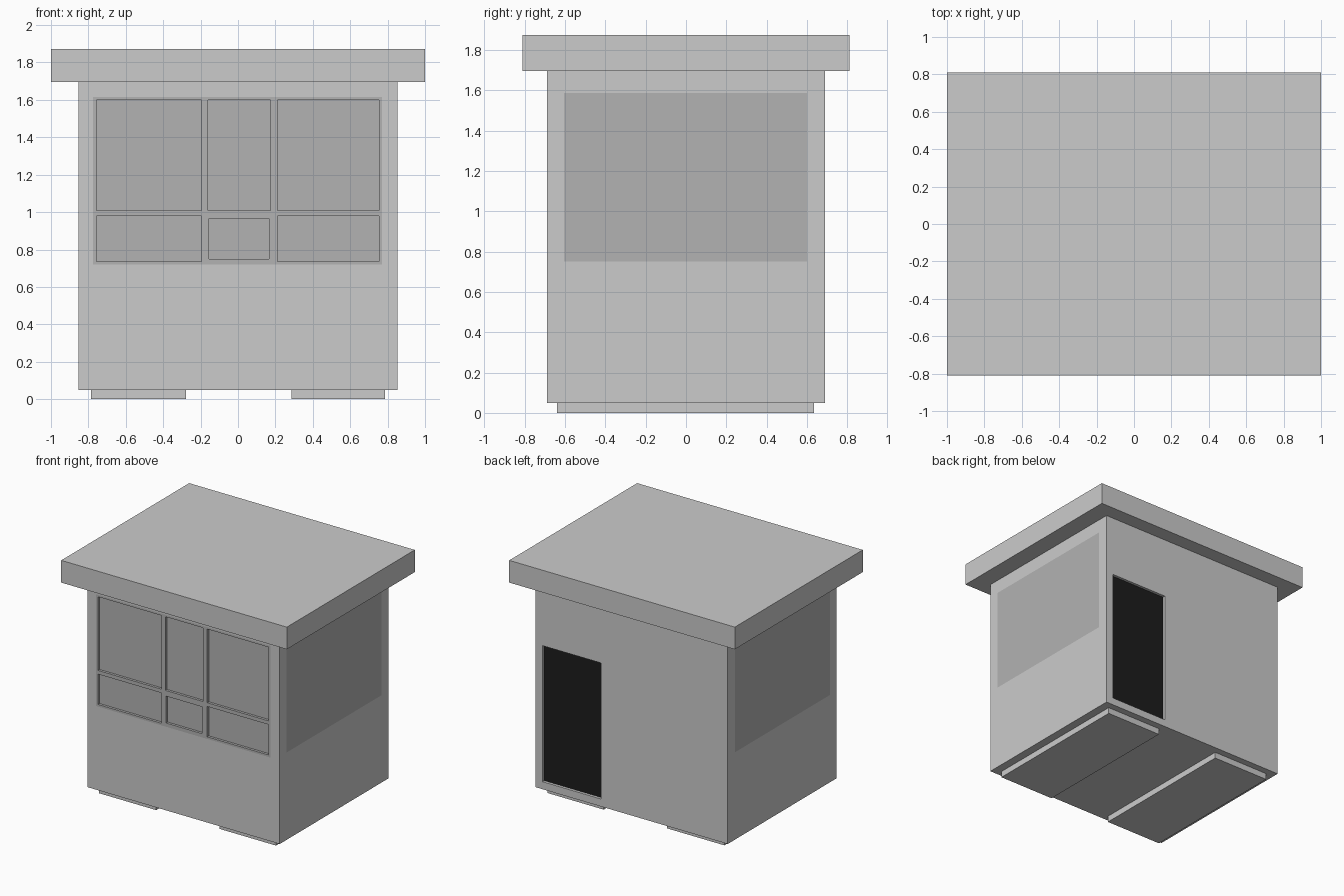
import bpy

if "Cube" in bpy.data.objects:
    bpy.data.objects.remove(bpy.data.objects["Cube"])


def material(name, value):
    m = bpy.data.materials.new(name)
    m.diffuse_color = (value, value, value, 1)
    m.use_nodes = True
    m.node_tree.nodes["Principled BSDF"].inputs["Base Color"].default_value = m.diffuse_color
    return m


def box(name, x, y, z, mat=None):
    """Box from (min, max) ranges on each axis."""
    bpy.ops.mesh.primitive_cube_add(size=1)
    o = bpy.context.object
    o.name = name
    o.location = [(a + b) / 2 for a, b in (x, y, z)]
    o.scale = [b - a for a, b in (x, y, z)]
    bpy.ops.object.transform_apply(location=True, rotation=False, scale=True)
    if mat:
        o.data.materials.append(mat)
    return o


def cut(target, x, y, z):
    """Subtract a box from the target."""
    c = box("cutter", x, y, z)
    c.hide_render = True
    mod = target.modifiers.new("cut", 'BOOLEAN')
    mod.operation = 'DIFFERENCE'
    mod.solver = 'EXACT'
    mod.object = c
    bpy.context.view_layer.objects.active = target
    bpy.ops.object.modifier_apply(modifier=mod.name)
    bpy.data.objects.remove(c)


glass = material("window_grey", 0.45)
black = material("door_black", 0.012)

W, D = 0.853, 0.69          # half width and half depth of the cabin
DEPTH = 0.04                # depth of the window openings

# Cabin walls with openings for windows and door
cabin = box("cabin", (-W, W), (-D, D), (0.05, 1.695))
front_x, front_z = (-0.775, 0.77), (0.72, 1.615)
side_y, side_z = (-0.605, 0.6), (0.75, 1.585)
door_x, door_z = (0.27, 0.79), (0.11, 1.2)
cut(cabin, front_x, (-D - 0.1, -D + DEPTH), front_z)
cut(cabin, door_x, (D - DEPTH, D + 0.1), door_z)
for s in (-1, 1):
    cut(cabin, sorted((s * (W - DEPTH), s * (W + 0.1))), side_y, side_z)

# Overhanging roof slab
box("roof", (-1, 1), (-0.81, 0.81), (1.695, 1.873))

# Two skids under the floor
box("skid_left", (-0.785, -0.277), (-0.64, 0.635), (0, 0.05))
box("skid_right", (0.285, 0.785), (-0.64, 0.635), (0, 0.05))

# Flush side windows
for s, name in ((-1, "left"), (1, "right")):
    box("window_" + name, sorted((s * (W - DEPTH), s * W)), side_y, side_z, glass)

# Front window: flush frame with shallow recessed panes
frame = box("front_window", front_x, (-D, -D + DEPTH), front_z, glass)
for px in ((-0.757, -0.195), (-0.16, 0.175), (0.21, 0.755)):
    cut(frame, px, (-D - 0.1, -D + 0.02), (1.01, 1.6))
for px in ((-0.757, -0.195), (0.21, 0.755)):
    cut(frame, px, (-D - 0.1, -D + 0.02), (0.737, 0.98))

# Service hatch in the lower middle of the front window
hatch_x, hatch_z = (-0.155, 0.165), (0.75, 0.965)
cut(frame, hatch_x, (-D - 0.1, -D + 0.02), hatch_z)

# Dark door leaf set back in the rear wall
box("door", door_x, (D - DEPTH, D - 0.022), door_z, black)
